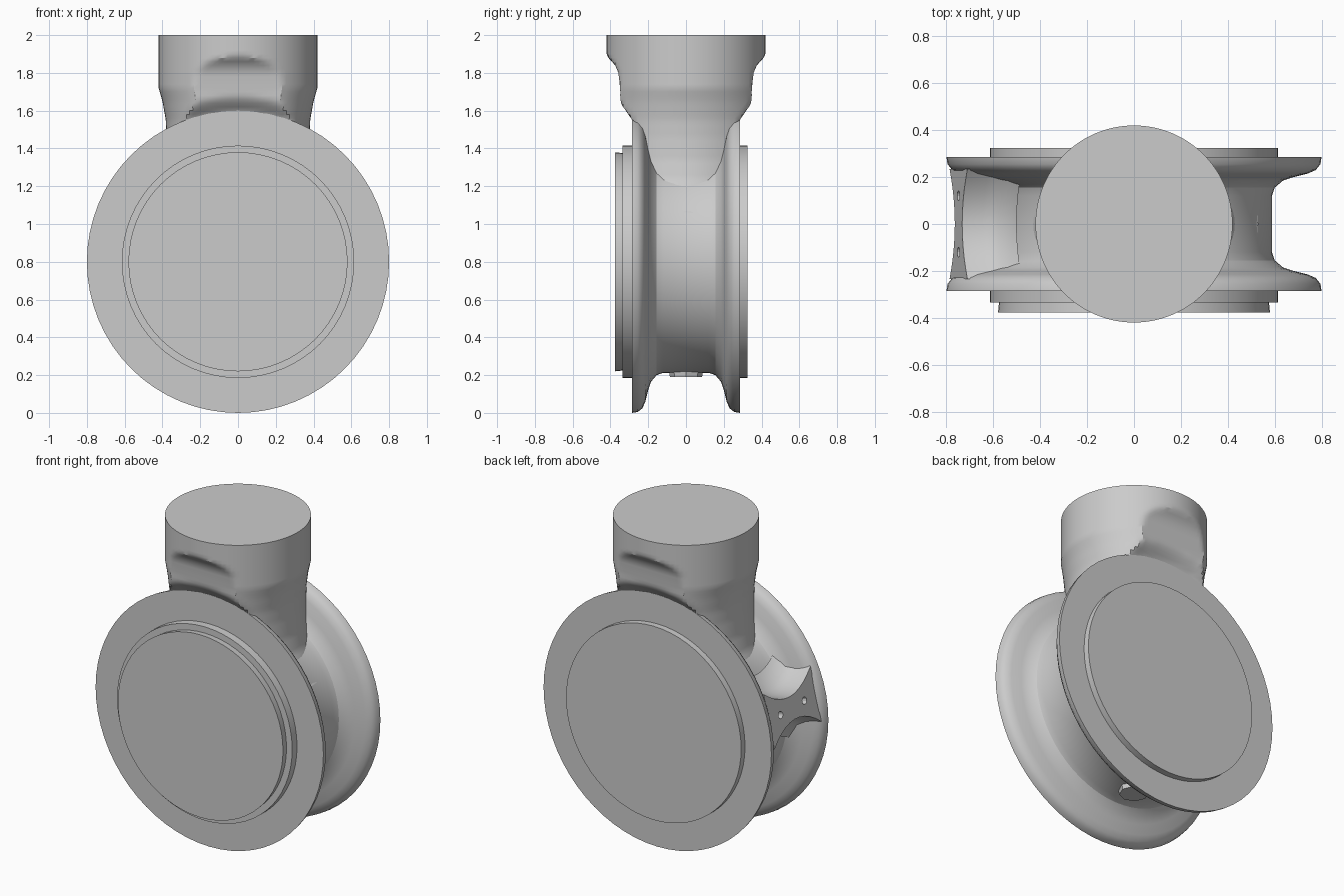
import bpy, bmesh, math
from mathutils import Matrix

cube = bpy.data.objects.get("Cube")
if cube:
    bpy.data.objects.remove(cube, do_unlink=True)

HUB_Z = 0.8

metal = bpy.data.materials.new("plain grey metal")
metal.use_nodes = True
GREY = (0.6, 0.6, 0.6, 1)
metal.diffuse_color = GREY
metal.node_tree.nodes["Principled BSDF"].inputs["Base Color"].default_value = GREY


def loft(name, rings, angle=30):
    """Skin a list of equal closed rings, cap both ends and shade."""
    bm = bmesh.new()
    loops = [[bm.verts.new(p) for p in ring] for ring in rings]
    n = len(loops[0])
    for a, b in zip(loops, loops[1:]):
        for i in range(n):
            j = (i + 1) % n
            bm.faces.new((a[i], a[j], b[j], b[i]))
    bm.faces.new(loops[0])
    bm.faces.new(loops[-1])
    bmesh.ops.recalc_face_normals(bm, faces=bm.faces[:])
    mesh = bpy.data.meshes.new(name)
    bm.to_mesh(mesh)
    bm.free()
    obj = bpy.data.objects.new(name, mesh)
    bpy.context.collection.objects.link(obj)
    mesh.materials.append(metal)
    bpy.ops.object.select_all(action='DESELECT')
    obj.select_set(True)
    bpy.context.view_layer.objects.active = obj
    bpy.ops.object.shade_smooth_by_angle(angle=math.radians(angle))
    return obj


def wheel_ring(y, r, n=64):
    return [(r * math.cos(2 * math.pi * i / n), y, HUB_Z + r * math.sin(2 * math.pi * i / n))
            for i in range(n)]


def lerp_table(table, v):
    """Piecewise linear lookup in ascending (key, value) pairs."""
    if v <= table[0][0]:
        return table[0][1]
    for (a, fa), (b, fb) in zip(table, table[1:]):
        if v <= b:
            return fa + (fb - fa) * (v - a) / (b - a)
    return table[-1][1]


# Grooved wheel body: half profile mirrored across the middle
half = [(0.12, 0.588), (0.155, 0.6), (0.185, 0.635), (0.2, 0.68),
        (0.215, 0.74), (0.23, 0.775), (0.255, 0.795), (0.286, 0.8)]
profile = [(-y, r) for y, r in reversed(half)] + half
loft("grooved_wheel", [wheel_ring(y, r) for y, r in profile])

# Covers on both faces
loft("front_cover_rim", [wheel_ring(-0.28, 0.615), wheel_ring(-0.335, 0.615)])
loft("front_cover_plate", [wheel_ring(-0.33, 0.575), wheel_ring(-0.377, 0.58)])
loft("back_cover_plate", [wheel_ring(0.28, 0.615), wheel_ring(0.325, 0.615)])

# Neck: round at the top, flats cut front and back, sides scooped into the groove
side_scoop = [(1.06, 0.53), (1.1, 0.495), (1.16, 0.45), (1.24, 0.41), (1.34, 0.388),
              (1.46, 0.38), (1.55, 0.382), (1.65, 0.4), (1.72, 0.42)]
# Distance from the wheel centre -> half depth across the flats
shoulder = [(0.76, 0.27), (0.8, 0.284), (0.83, 0.315), (0.87, 0.345), (0.95, 0.352),
            (1.0, 0.358), (1.04, 0.375), (1.09, 0.42)]


def neck_ring(z, n=96):
    ring = []
    scale = lerp_table(side_scoop, z) / 0.42
    for i in range(n):
        a = 2 * math.pi * i / n
        x, y = 0.42 * math.cos(a) * scale, 0.42 * math.sin(a)
        rise = z - HUB_Z
        # the shoulder follows the wheel rim, the upper edge of the flat is level
        limit = lerp_table(shoulder, rise if rise > 0.9 else min(math.hypot(x, rise), 0.95))
        ring.append((x, max(-limit, min(limit, y)), z))
    return ring


loft("neck", [neck_ring(1.06 + 0.02 * k) for k in range(48)])

# Bridge between the flanges, waisted in the middle and wider at its root
TILT = math.radians(13)


def bridge_point(r, t, y):
    return (-r * math.cos(TILT) + t * math.sin(TILT), y,
            HUB_Z + r * math.sin(TILT) + t * math.cos(TILT))


def bridge_ring(y):
    w = 0.07 + 0.1 * (y / 0.235) ** 2
    outline = [(0.768, w), (0.68, w + 0.015), (0.62, w + 0.045), (0.56, w + 0.13)]
    outline += [(r, -t) for r, t in reversed(outline)]
    return [bridge_point(r, t, y) for r, t in outline]


bridge = loft("bridge", [bridge_ring(0.047 * k) for k in range(-5, 6)], 40)

# Two small holes drilled into the bridge
for side in (-1, 1):
    bm = bmesh.new()
    bmesh.ops.create_cone(bm, cap_ends=True, segments=12, radius1=0.022, radius2=0.022, depth=0.12)
    mesh = bpy.data.meshes.new("drill")
    bm.to_mesh(mesh)
    bm.free()
    drill = bpy.data.objects.new("drill", mesh)
    drill.hide_render = True
    bpy.context.collection.objects.link(drill)
    drill.matrix_world = (Matrix.Translation(bridge_point(0.77, 0, side * 0.12))
                          @ Matrix.Rotation(math.pi / 2 + TILT, 4, 'Y'))
    cut = bridge.modifiers.new("hole", 'BOOLEAN')
    cut.operation, cut.solver, cut.object = 'DIFFERENCE', 'EXACT', drill
    bpy.context.view_layer.objects.active = bridge
    bpy.ops.object.modifier_apply(modifier=cut.name)
    bpy.data.objects.remove(drill, do_unlink=True)

# Small boss at the bottom of the groove
loft("drain_boss", [[(r * math.cos(math.pi * i / 4), r * math.sin(math.pi * i / 4), z)
                     for i in range(8)] for z, r in ((0.25, 0.095), (0.19, 0.085))])
